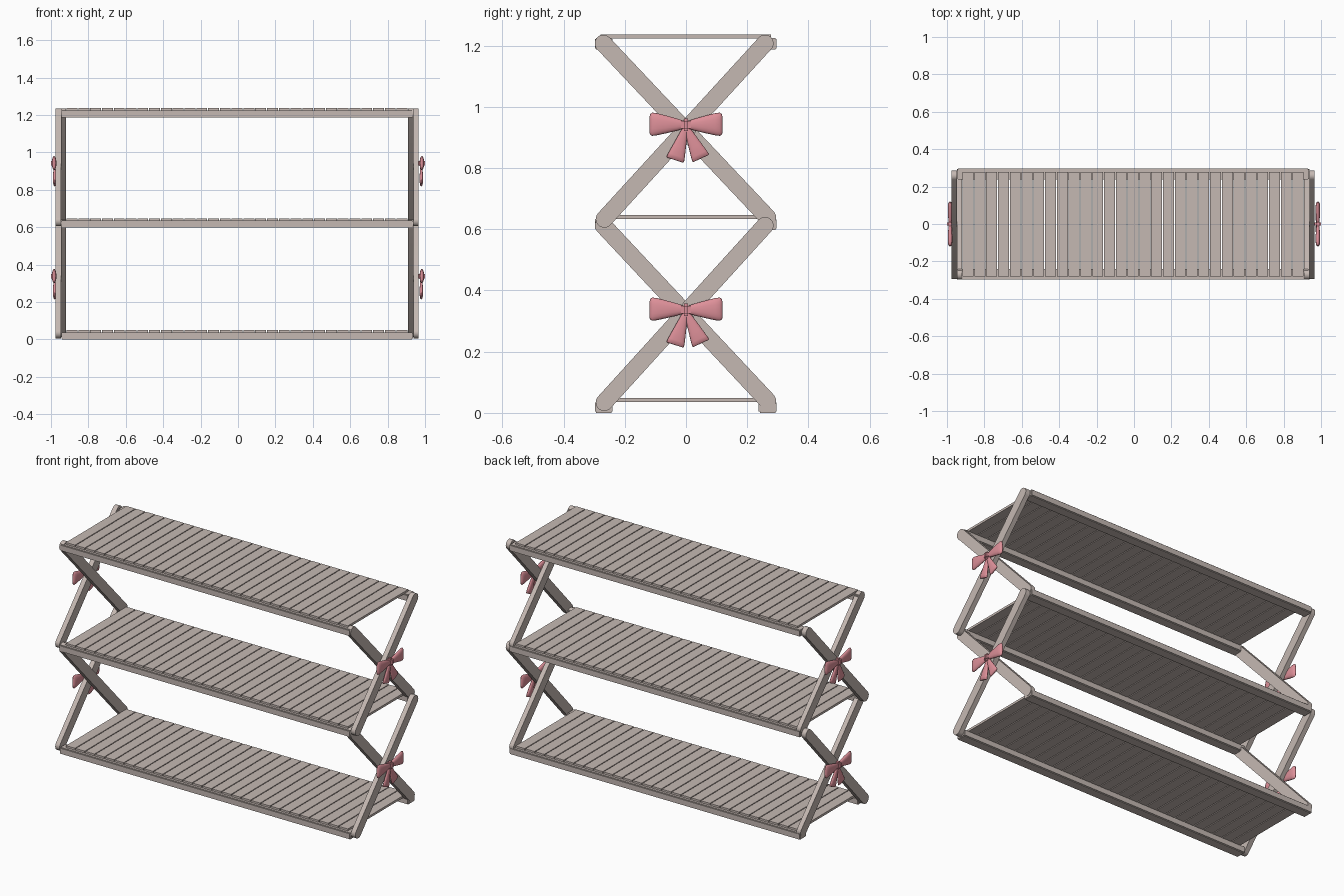
import bpy, bmesh, math
from mathutils import Vector

default = bpy.data.objects.get("Cube")
if default:
    bpy.data.objects.remove(default, do_unlink=True)

CX = -0.005  # middle of the rack along its length


def material(name, rgb):
    m = bpy.data.materials.new(name)
    m.use_nodes = True
    colour = (*rgb, 1)
    m.diffuse_color = colour
    node = next(n for n in m.node_tree.nodes if n.type == 'BSDF_PRINCIPLED')
    node.inputs["Base Color"].default_value = colour
    return m


WOOD = material("pale wood", (0.56, 0.485, 0.45))
PINK = material("ribbon pink", (0.73, 0.28, 0.32))


def make_object(name, bm, mat, angle=None):
    bmesh.ops.recalc_face_normals(bm, faces=bm.faces[:])
    mesh = bpy.data.meshes.new(name)
    bm.to_mesh(mesh)
    bm.free()
    mesh.materials.append(mat)
    ob = bpy.data.objects.new(name, mesh)
    bpy.context.collection.objects.link(ob)
    if angle:
        bpy.ops.object.select_all(action='DESELECT')
        ob.select_set(True)
        bpy.context.view_layer.objects.active = ob
        bpy.ops.object.shade_smooth_by_angle(angle=math.radians(angle))
    return ob


def add_box(bm, lo, hi):
    lo, hi = Vector(lo), Vector(hi)
    verts = bmesh.ops.create_cube(bm, size=1)["verts"]
    for v in verts:
        v.co = (lo + hi) / 2 + v.co * (hi - lo)


def bar(name, x0, x1, start, end, r=0.028):
    """Flat bar with round ends, from start to end in the (y, z) plane."""
    bm = bmesh.new()
    a = math.atan2(end[1] - start[1], end[0] - start[0])
    profile = []
    for centre, turn in ((end, a - math.pi / 2), (start, a + math.pi / 2)):
        for i in range(13):
            t = turn + math.pi * i / 12
            profile.append((centre[0] + r * math.cos(t), centre[1] + r * math.sin(t)))
    face = bm.faces.new([bm.verts.new((x0, y, z)) for y, z in profile])
    grown = bmesh.ops.extrude_face_region(bm, geom=[face])["geom"]
    for v in grown:
        if isinstance(v, bmesh.types.BMVert):
            v.co.x = x1
    make_object(name, bm, WOOD, 30)


def lobe(bm, side, x, centre, angle, sections, segments=20):
    """Puffed ribbon piece lofted through (distance, half width, half depth)."""
    along = Vector((0, math.cos(angle), math.sin(angle)))
    across = Vector((0, -along.z, along.y))
    rings = []
    for dist, w, d in sections:
        ring = []
        for i in range(segments):
            t = math.tau * i / segments
            c, s = math.cos(t), math.sin(t)
            # squarish oval section
            u = math.copysign(abs(c) ** 0.8, c) * w
            p = Vector((x, *centre)) + along * dist + across * u
            p.x += side * d * s
            ring.append(bm.verts.new(p))
        rings.append(ring)
    for a, b in zip(rings, rings[1:]):
        for i in range(segments):
            j = (i + 1) % segments
            bm.faces.new((a[i], a[j], b[j], b[i]))
    bm.faces.new(rings[0])
    bm.faces.new(rings[-1])


# Shelves: two rails carrying a row of narrow slats
SLATS, PITCH, GAP = 29, 0.063, 0.005
for label, z in (("bottom", 0.0), ("middle", 0.598), ("top", 1.187)):
    for end, y0, y1 in (("front", -0.298, -0.24), ("back", 0.237, 0.296)):
        bm = bmesh.new()
        add_box(bm, (CX - 0.94, y0, z), (CX + 0.94, y1, z + 0.038))
        bmesh.ops.bevel(bm, geom=bm.edges[:], offset=0.004, segments=2, affect='EDGES')
        make_object(f"{label}_{end}_rail", bm, WOOD, 30)
    bm = bmesh.new()
    for i in range(SLATS):
        x = CX + (i - (SLATS - 1) / 2) * PITCH
        half = (PITCH - GAP) / 2
        add_box(bm, (x - half, -0.28, z + 0.036), (x + half, 0.278, z + 0.049))
    make_object(f"{label}_slats", bm, WOOD)

# Crossed end bars and bows, mirrored left and right
LOOP = [(0.005, 0.012, 0.007), (0.03, 0.02, 0.010), (0.065, 0.029, 0.012),
        (0.095, 0.036, 0.012), (0.110, 0.038, 0.010), (0.117, 0.034, 0.006),
        (0.119, 0.026, 0.002)]
TAIL = [(0.0, 0.008, 0.005), (0.03, 0.014, 0.007), (0.07, 0.022, 0.009),
        (0.10, 0.028, 0.009), (0.113, 0.030, 0.007), (0.116, 0.027, 0.003)]
for side, label in ((1, "left"), (-1, "right")):
    inner, mid, outer = (CX + side * d for d in (0.915, 0.942, 0.97))
    for tier, z, low, high in (("lower", 0.337, 0.034, 0.612),
                               ("upper", 0.941, 0.633, 1.207)):
        bar(f"{label}_{tier}_outer_bar", mid, outer, (-0.267, low), (0.258, high))
        bar(f"{label}_{tier}_inner_bar", inner, mid, (0.266, low + 0.006), (-0.27, high))

        x = side * 0.983
        bm = bmesh.new()
        for way in (0, 1):
            tilt = math.radians(1 if way == 0 else 179)
            lobe(bm, side, x, (0, z), tilt, LOOP)
        for degrees in (-108, -65):
            lobe(bm, side, x - side * 0.003, (0, z - 0.005), math.radians(degrees), TAIL)
        make_object(f"{label}_{tier}_bow_loops", bm, PINK, 50)

        # Rounded knot in the middle of the bow
        bm = bmesh.new()
        add_box(bm, (x - 0.017, -0.016, z - 0.021), (x + 0.017, 0.016, z + 0.021))
        bmesh.ops.bevel(bm, geom=bm.edges[:], offset=0.009, segments=4, affect='EDGES')
        make_object(f"{label}_{tier}_bow_knot", bm, PINK, 50)
